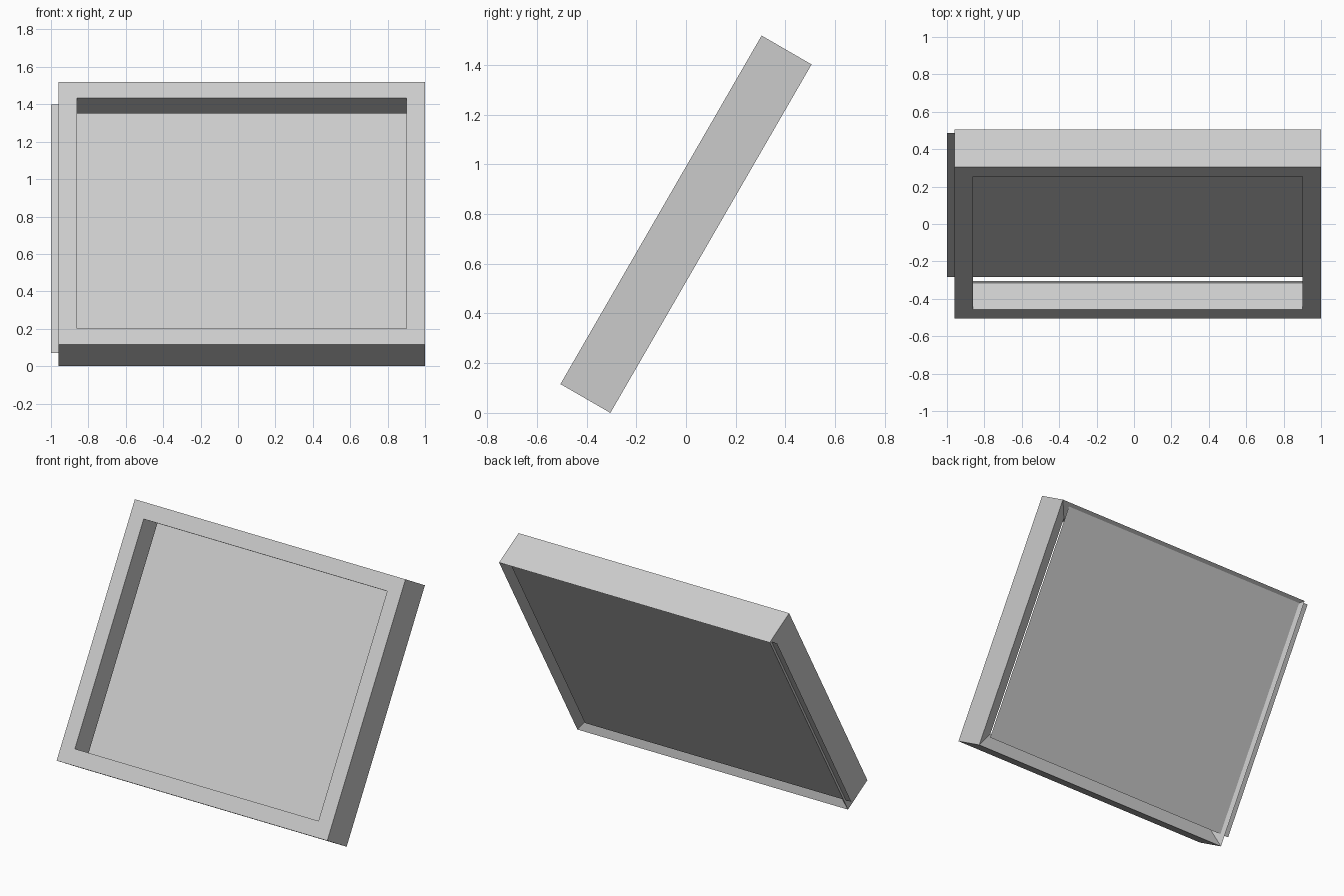
import bpy, bmesh
from math import radians
from mathutils import Matrix

if "Cube" in bpy.data.objects:
    bpy.data.objects.remove(bpy.data.objects["Cube"])

# Everything is modelled flat (x across, y up the slope, z towards the front) then leaned back 60 degrees
LEAN = Matrix.Translation((0, 0, 0.759)) @ Matrix.Rotation(radians(60), 4, 'X')


def add_object(name, bm):
    bmesh.ops.recalc_face_normals(bm, faces=bm.faces)
    bm.transform(LEAN)
    mesh = bpy.data.meshes.new(name)
    bm.to_mesh(mesh)
    bm.free()
    obj = bpy.data.objects.new(name, mesh)
    bpy.context.collection.objects.link(obj)
    return obj


def ring(bm, x0, x1, y0, y1, z):
    return [bm.verts.new((x, y, z)) for x, y in ((x0, y0), (x1, y0), (x1, y1), (x0, y1))]


# Mitred frame: a four-point profile (inset, depth) carried round the rectangle
X0, X1, HALF = -0.96, 1.0, 0.8095
profile = [(0, 0.116), (0.098, 0.116), (0.098, -0.048), (0, -0.116)]
bm = bmesh.new()
rings = [ring(bm, X0 + i, X1 - i, -HALF + i, HALF - i, z) for i, z in profile]
for a, b in zip(rings, rings[1:] + rings[:1]):
    for k in range(4):
        m = (k + 1) % 4
        bm.faces.new((a[k], a[m], b[m], b[k]))
add_object("frame", bm)

# Thin backing sheet, slid a little to the left and up so it pokes out of the frame side
bm = bmesh.new()
bm.faces.new(ring(bm, -1.0, 0.93, -0.738, 0.798, -0.1))
add_object("backing_panel", bm)
